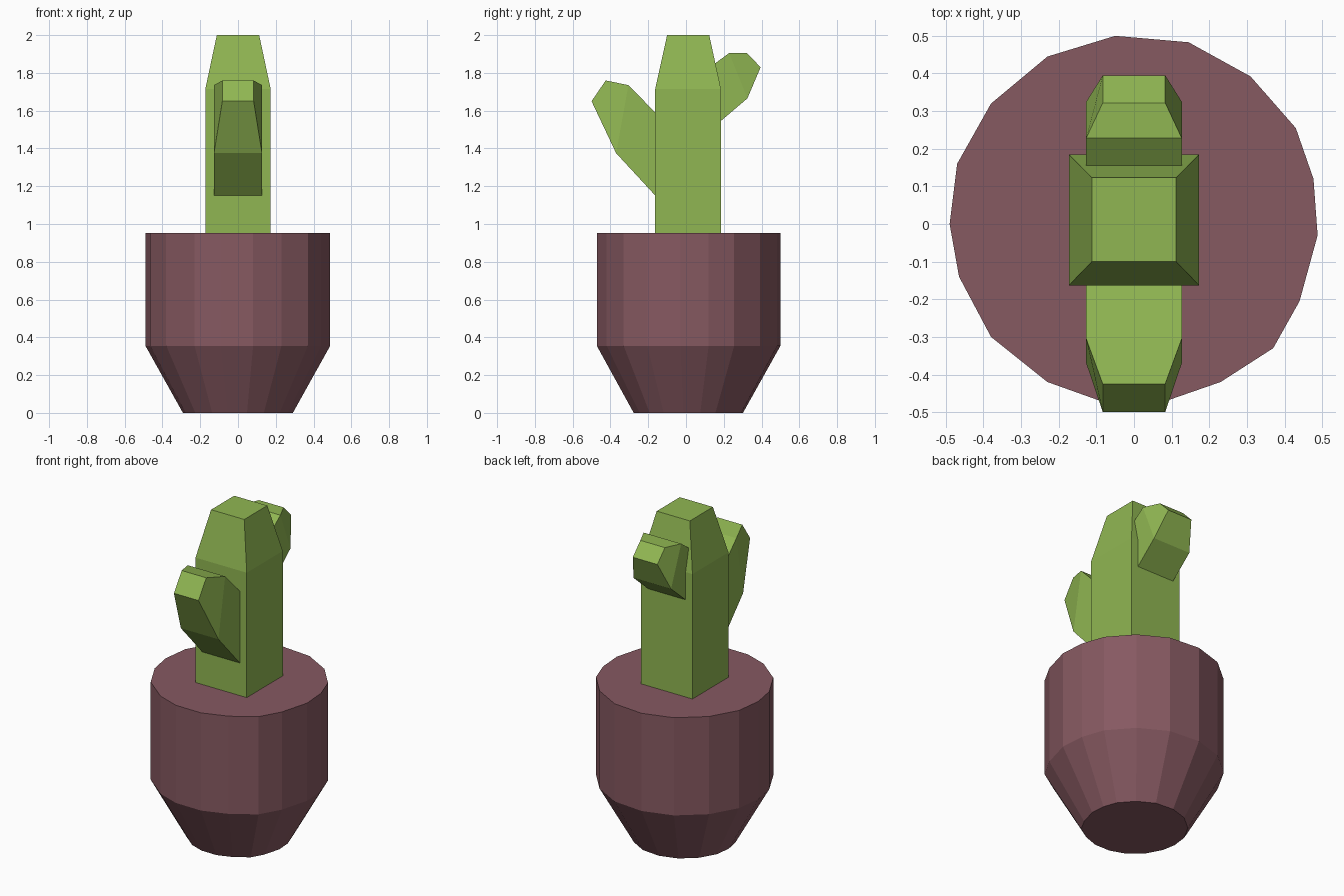
import bpy, bmesh

if "Cube" in bpy.data.objects:
    bpy.data.objects.remove(bpy.data.objects["Cube"])


def material(name, color):
    m = bpy.data.materials.new(name)
    m.diffuse_color = (*color, 1)
    m.use_nodes = True
    m.node_tree.nodes["Principled BSDF"].inputs["Base Color"].default_value = m.diffuse_color
    return m


def loft(name, rings, mat):
    """Skin a stack of equal-length point rings and cap both ends."""
    bm = bmesh.new()
    loops = [[bm.verts.new(p) for p in ring] for ring in rings]
    n = len(loops[0])
    for a, b in zip(loops, loops[1:]):
        for i in range(n):
            j = (i + 1) % n
            bm.faces.new((a[i], a[j], b[j], b[i]))
    bm.faces.new(loops[0])
    bm.faces.new(loops[-1])
    bmesh.ops.recalc_face_normals(bm, faces=bm.faces[:])
    mesh = bpy.data.meshes.new(name)
    bm.to_mesh(mesh)
    bm.free()
    ob = bpy.data.objects.new(name, mesh)
    bpy.context.collection.objects.link(ob)
    mesh.materials.append(mat)
    return ob


def rect(hx, y0, y1, z):
    return [(-hx, y0, z), (hx, y0, z), (hx, y1, z), (-hx, y1, z)]


def arm(name, sections, mat):
    # each section: half width, lower (y, z), upper (y, z)
    loft(name, [[(-w, *lo), (w, *lo), (w, *up), (-w, *up)]
                for w, lo, up in sections], mat)


clay = material("clay", (0.24, 0.10, 0.12))
green = material("green", (0.28, 0.47, 0.085))

# Pot: slightly uneven faceted outline, tapered toward the foot
outline = [(-.05, .50), (.145, .483), (.31, .392), (.43, .255), (.477, .12),
           (.488, -.03), (.44, -.205), (.37, -.33), (.23, -.42), (.08, -.472),
           (-.09, -.47), (-.23, -.42), (-.38, -.30), (-.465, -.14),
           (-.49, 0), (-.47, .16), (-.38, .32), (-.23, .445)]
loft("pot", [[(x * s, .01 + (y - .01) * s, z) for x, y in outline]
             for s, z in ((.595, 0), (1, .355), (1, .952))], clay)

# Main stem with a tapered top
loft("stem", [rect(.173, -.163, .185, .94), rect(.173, -.163, .185, 1.715),
              rect(.112, -.10, .123, 2.0)], green)

# Front and back arms
arm("front_arm", [(.127, (-.162, 1.15), (-.162, 1.59)),
                  (.127, (-.37, 1.375), (-.305, 1.735)),
                  (.083, (-.50, 1.65), (-.425, 1.76))], green)
arm("back_arm", [(.127, (.184, 1.545), (.154, 1.85)),
                 (.127, (.325, 1.665), (.228, 1.905)),
                 (.083, (.395, 1.83), (.322, 1.905))], green)
